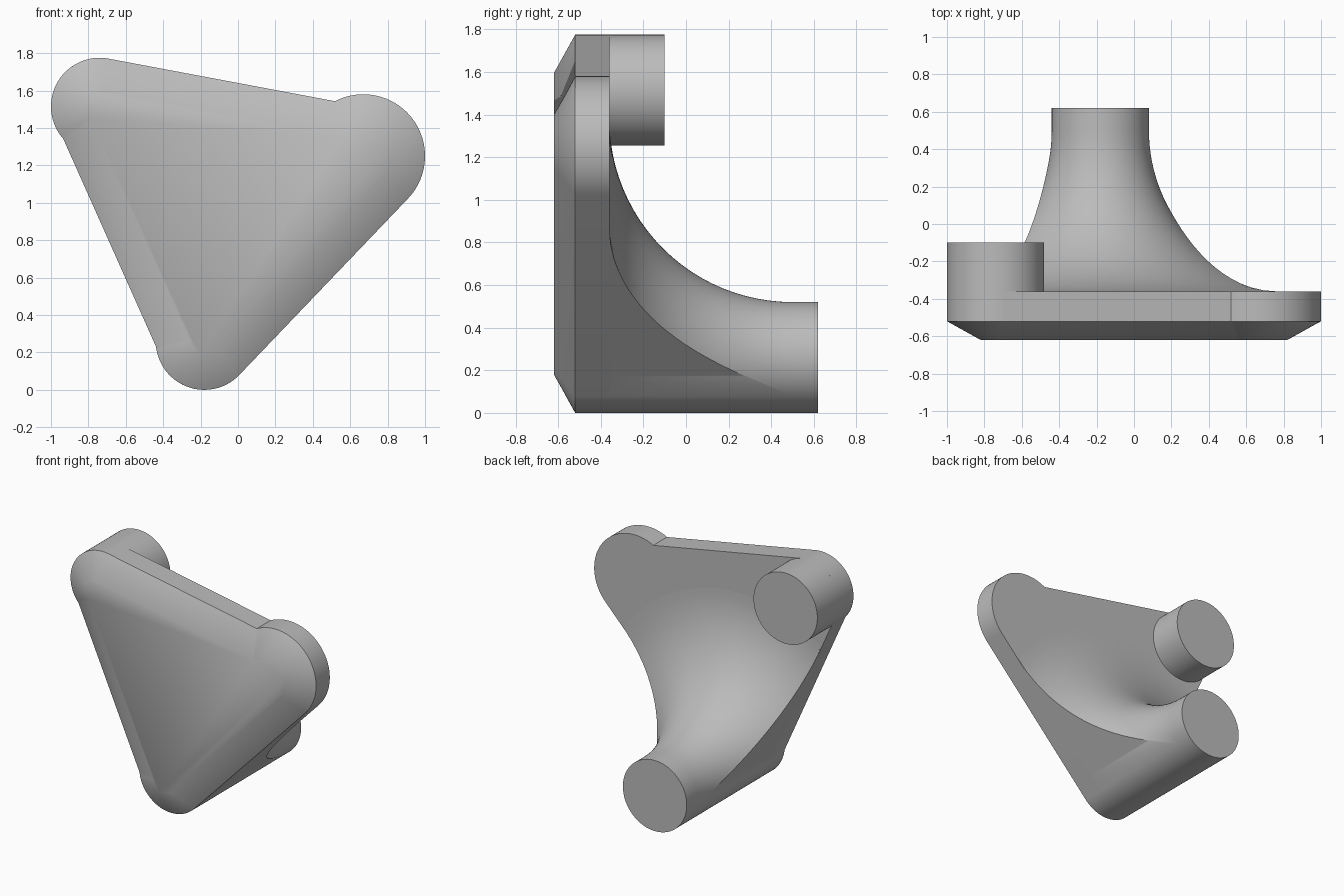
import bpy, bmesh
from math import sin, cos, acos, sqrt, pi, hypot, atan2

cube = bpy.data.objects.get("Cube")
if cube:
    bpy.data.objects.remove(cube, do_unlink=True)

grey = bpy.data.materials.new("plain grey")
grey.use_nodes = True
grey.diffuse_color = (0.5, 0.5, 0.5, 1)
grey.node_tree.nodes["Principled BSDF"].inputs["Base Color"].default_value = (0.5, 0.5, 0.5, 1)

# Rounded corners as (x, z, radius), counter-clockwise from the front
LEG, LOBE, PEG = (-0.18, 0.26, 0.26), (0.67, 1.25, 0.33), (-0.74, 1.515, 0.26)
CORNERS = [LEG, LOBE, PEG]
# Distance of each straight edge from the corner centres at its two ends
OFFSETS = [(0.26, 0.33), (0.26, 0.26), (0.248, 0.248)]
FRONT, RIM, BACK, PEG_END, LEG_END = -0.62, -0.52, -0.36, -0.10, 0.62


def edge_normal(i):
    """Angle of the outward normal of the edge that leaves corner i."""
    a, b = CORNERS[i], CORNERS[(i + 1) % 3]
    dx, dz = b[0] - a[0], b[1] - a[1]
    o1, o2 = OFFSETS[i]
    return atan2(dz, dx) - acos((o1 - o2) / hypot(dx, dz))


def outline(y, inset=0.0, steps=40):
    """Plate outline: three arcs joined by straight edges."""
    ring = []
    for i, (x, z, radius) in enumerate(CORNERS):
        r = radius - inset
        half_in = acos(min(1, (OFFSETS[i - 1][1] - inset) / r))
        half_out = acos(min(1, (OFFSETS[i][0] - inset) / r))
        start = edge_normal((i - 1) % 3) - half_in
        sweep = (edge_normal(i) + half_out - start) % (2 * pi)
        for k in range(steps + 1):
            t = start + sweep * k / steps
            ring.append((x + r * cos(t), y, z + r * sin(t)))
    return ring


def circle(corner, y, steps=96):
    x, z, r = corner
    return [(x + r * cos(2 * pi * k / steps), y, z + r * sin(2 * pi * k / steps))
            for k in range(steps)]


def loft(name, rings):
    """Closed solid through rings of equal length."""
    bm = bmesh.new()
    rows = [[bm.verts.new(p) for p in ring] for ring in rings]
    n = len(rows[0])
    for a, b in zip(rows, rows[1:]):
        for k in range(n):
            bm.faces.new((a[k], a[(k + 1) % n], b[(k + 1) % n], b[k]))
    bm.faces.new(rows[0])
    bm.faces.new(rows[-1])
    bmesh.ops.remove_doubles(bm, verts=bm.verts, dist=0.0002)
    bmesh.ops.recalc_face_normals(bm, faces=bm.faces)
    mesh = bpy.data.meshes.new(name)
    bm.to_mesh(mesh)
    bm.free()
    mesh.materials.append(grey)
    obj = bpy.data.objects.new(name, mesh)
    bpy.context.collection.objects.link(obj)
    bpy.ops.object.select_all(action='DESELECT')
    obj.select_set(True)
    bpy.context.view_layer.objects.active = obj
    bpy.ops.object.shade_smooth_by_angle(angle=pi / 6)
    return obj


# Plate with a chamfered front
loft("plate", [outline(FRONT, 0.18), outline(RIM), outline(BACK)])

# Short round peg behind the upper corner
loft("peg", [circle(PEG, BACK), circle(PEG, PEG_END)])

# Leg that flares into the plate and is trimmed by the plate's sides
FLARE, ROOT = 0.86, 0.50
REACH = LEG[2] + FLARE


def reach(t):
    """Distance from the leg axis to the trimmed side in direction t."""
    right, left = edge_normal(0), edge_normal(2) % (2 * pi)
    if (t - right) % (2 * pi) > (left - right) % (2 * pi):
        return LEG[2]
    limits = [REACH]
    for normal, offset in ((right, OFFSETS[0][0]), (left, OFFSETS[2][1])):
        c = cos(t - normal)
        if c > 0.01:
            limits.append(offset / c)
    return max(LEG[2], min(limits))


COLUMNS, ROWS = 240, 24
columns = []
for k in range(COLUMNS):
    t = 2 * pi * k / COLUMNS
    r_max = reach(t)
    phi_max = acos(max(0, min(1, (REACH - r_max) / FLARE)))
    profile = [(r_max, BACK)]
    for j in range(ROWS + 1):
        phi = phi_max * (1 - j / ROWS)
        profile.append((REACH - FLARE * cos(phi), ROOT - FLARE * sin(phi)))
    profile.append((LEG[2], LEG_END))
    columns.append([(LEG[0] + r * cos(t), y, LEG[1] + r * sin(t)) for r, y in profile])
loft("flared_leg", list(zip(*columns)))
